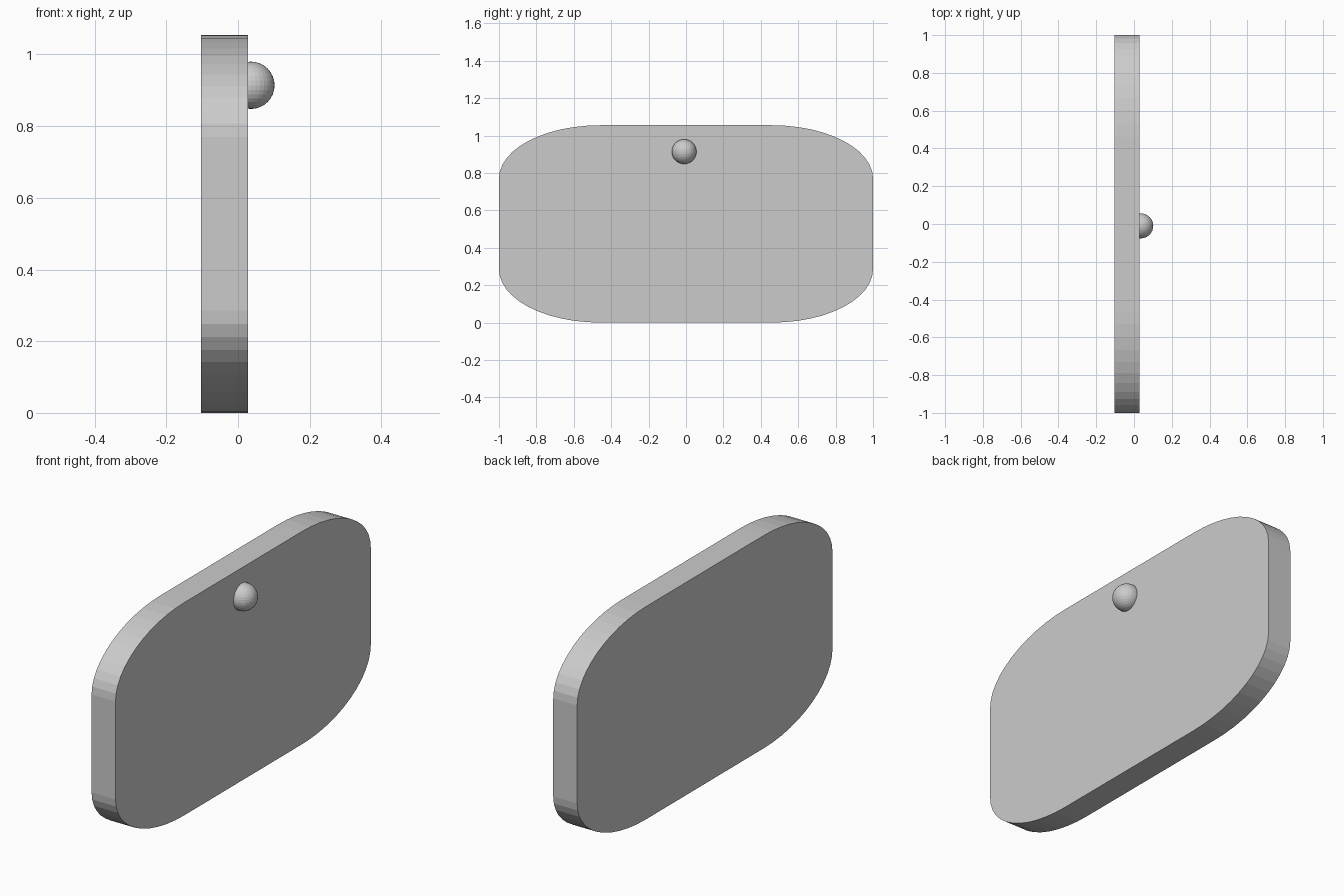
import bpy, bmesh, math

if "Cube" in bpy.data.objects:
    bpy.data.objects.remove(bpy.data.objects["Cube"])

X0, X1 = -0.103, 0.028      # panel back and face
HALF_W, HEIGHT = 1.0, 1.055
RY, RZ, SEG = 0.54, 0.285, 12


def panel_outline():
    """Rectangle with elliptical corners, counter-clockwise in (y, z)."""
    corners = [(1, 1, 0), (-1, 1, 90), (-1, -1, 180), (1, -1, 270)]
    for sy, sz, start in corners:
        cy = sy * (HALF_W - RY)
        cz = HEIGHT / 2 + sz * (HEIGHT / 2 - RZ)
        for k in range(SEG + 1):
            a = math.radians(start + 90 * k / SEG)
            yield cy + RY * math.cos(a), cz + RZ * math.sin(a)


# Rounded panel, extruded along x
bm = bmesh.new()
face = bm.faces.new([bm.verts.new((X0, y, z)) for y, z in panel_outline()])
ext = bmesh.ops.extrude_face_region(bm, geom=[face], use_keep_orig=True)
moved = [v for v in ext["geom"] if isinstance(v, bmesh.types.BMVert)]
bmesh.ops.translate(bm, verts=moved, vec=(X1 - X0, 0, 0))
bmesh.ops.recalc_face_normals(bm, faces=bm.faces)
mesh = bpy.data.meshes.new("door_panel")
bm.to_mesh(mesh)
bm.free()
bpy.context.collection.objects.link(bpy.data.objects.new("door_panel", mesh))

# Round knob, half sunk into the panel face
bpy.ops.mesh.primitive_uv_sphere_add(segments=32, ring_count=16, radius=0.066,
                                     location=(0.036, -0.01, 0.914))
bpy.context.object.name = "knob"
